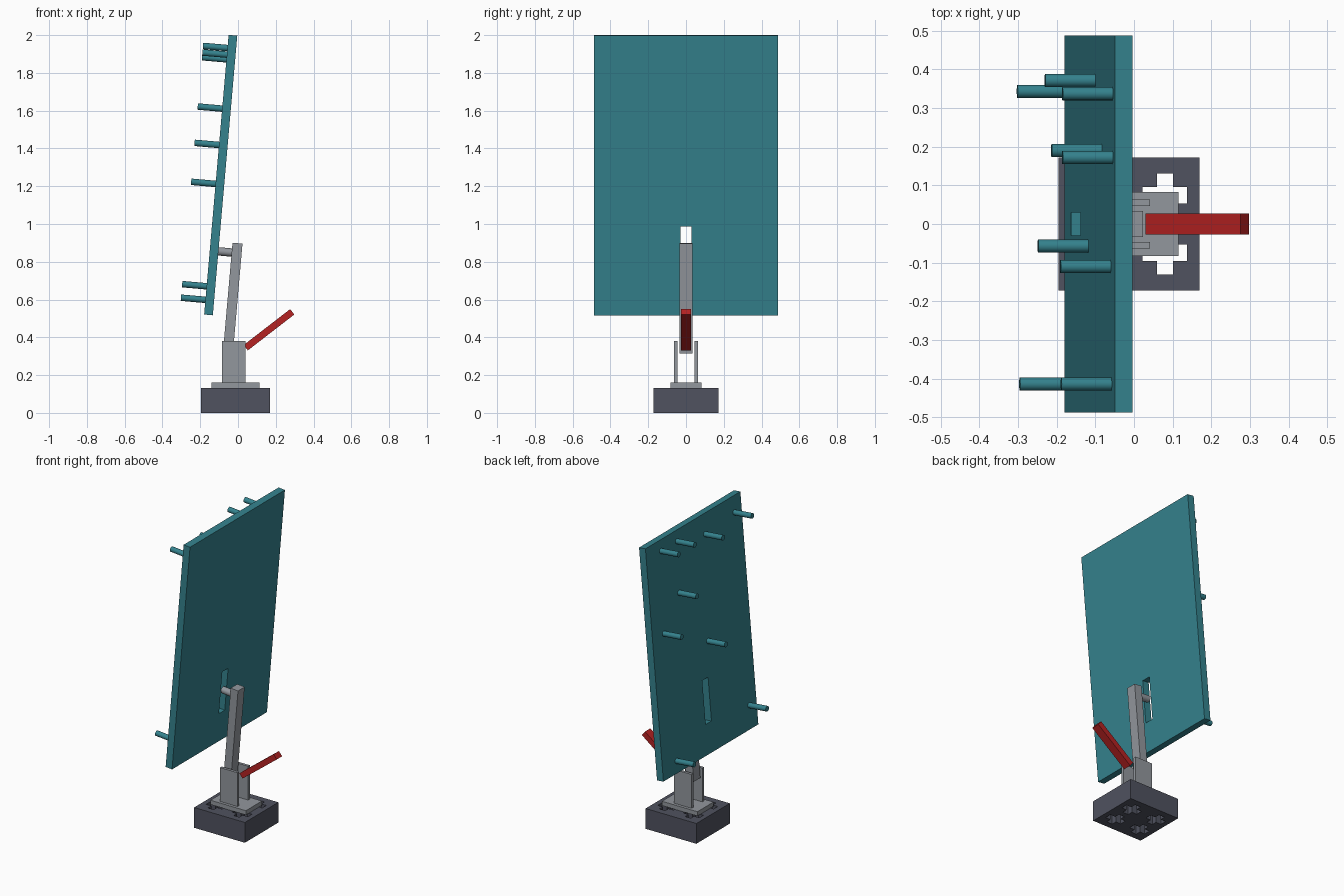
import bpy
from math import radians
from mathutils import Matrix, Vector

cube = bpy.data.objects.get("Cube")
if cube:
    bpy.data.objects.remove(cube, do_unlink=True)


def material(name, rgb):
    m = bpy.data.materials.new(name)
    m.use_nodes = True
    m.diffuse_color = (*rgb, 1)
    m.node_tree.nodes["Principled BSDF"].inputs["Base Color"].default_value = (*rgb, 1)
    return m


teal = material("teal", (0.035, 0.225, 0.27))
slate = material("dark_slate", (0.08, 0.085, 0.115))
grey = material("light_grey", (0.29, 0.31, 0.34))
red = material("red", (0.46, 0.016, 0.016))

LEAN = radians(5)


def finish(name, mat, matrix):
    ob = bpy.context.object
    ob.name = ob.data.name = name
    ob.matrix_world = matrix
    if mat:
        ob.data.materials.append(mat)
    return ob


def frame(centre, angle=0.0):
    """Placement at a point, turned about the y axis."""
    return Matrix.Translation(centre) @ Matrix.Rotation(angle, 4, 'Y')


def box(name, mat, matrix, size):
    bpy.ops.mesh.primitive_cube_add(size=1)
    ob = finish(name, mat, matrix)
    ob.data.transform(Matrix.Diagonal((*size, 1)))
    return ob


def rod(name, mat, matrix, radius, length):
    """Cylinder lying along the local x axis."""
    bpy.ops.mesh.primitive_cylinder_add(vertices=16, radius=radius, depth=length)
    bpy.ops.object.shade_smooth_by_angle(angle=radians(40))
    ob = finish(name, mat, matrix)
    ob.data.transform(Matrix.Rotation(radians(90), 4, 'Y'))
    return ob


def cut(target, matrix, size):
    """Cut a box-shaped opening through the target."""
    cutter = box("cutter", None, matrix, size)
    cutter.hide_render = True
    mod = target.modifiers.new("opening", 'BOOLEAN')
    mod.operation = 'DIFFERENCE'
    mod.solver = 'EXACT'
    mod.object = cutter
    bpy.context.view_layer.objects.active = target
    bpy.ops.object.modifier_apply(modifier=mod.name)
    bpy.data.objects.remove(cutter, do_unlink=True)


# Base block with four cross-shaped openings
MID = -0.0125
base = box("base_block", slate, frame((MID, 0, 0.066)), (0.365, 0.344, 0.132))
for sx in (-1, 1):
    for sy in (-1, 1):
        spot = frame((MID + sx * 0.0925, sy * 0.074, 0.066))
        cut(base, spot, (0.115, 0.043, 0.3))
        cut(base, spot, (0.041, 0.112, 0.3))

# Mounting plate and the two upright cheeks
box("mounting_plate", grey, frame((MID, 0, 0.146)), (0.255, 0.166, 0.028))
for side, sy in (("left", 1), ("right", -1)):
    box(f"cheek_{side}", grey, frame((-0.022, sy * 0.055, 0.27)), (0.126, 0.018, 0.22))

# Leaning post held between the cheeks
box("post", grey, frame((-0.028, 0, 0.608), LEAN), (0.053, 0.068, 0.583))

# Lever
start, end = Vector((0.041, 0, 0.345)), Vector((0.287, 0, 0.535))
along = end - start
lever_turn = along.to_track_quat('X', 'Z').to_matrix().to_4x4()
box("lever", red, Matrix.Translation((start + end) / 2) @ lever_turn,
    (along.length, 0.055, 0.036))

# Leaning board with a slot
THICK = 0.046
board_frame = frame((-0.0915, 0, 1.259), LEAN)
board = box("board", teal, board_frame, (THICK, 0.976, 1.486))
cut(board, board_frame @ Matrix.Translation((0, 0, -0.41)), (0.2, 0.06, 0.28))

# Pivot rod between the board and the post
rod("pivot_rod", grey, frame((-0.068, 0, 0.852), LEAN), 0.022, 0.082)

# Pegs on the back of the board, as (y, height of the tip)
PEG = 0.13
pegs = [(0.337, 1.945), (0.172, 1.945), (-0.11, 1.885), (-0.414, 1.91),
        (0.19, 1.623), (0.371, 1.43), (-0.057, 1.223), (-0.414, 0.679), (0.343, 0.607)]
for i, (y, z) in enumerate(pegs, 1):
    place = Matrix.Translation((-(THICK + PEG) / 2, y, z - 1.272))
    rod(f"peg_{i}", teal, board_frame @ place, 0.017, PEG)
